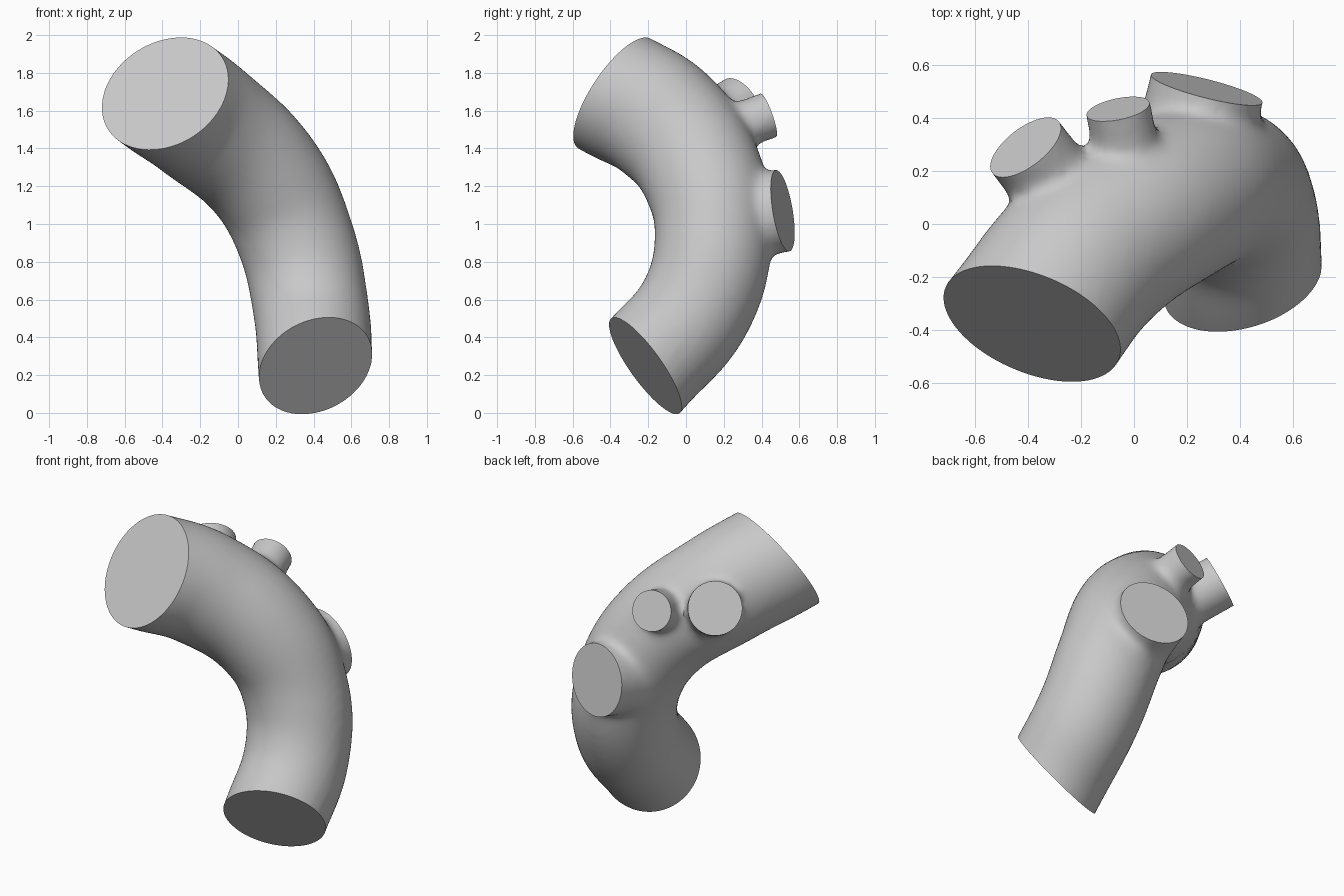
import bpy
from mathutils import Vector

cube = bpy.data.objects.get("Cube")
if cube:
    bpy.data.objects.remove(cube, do_unlink=True)

# Single flat grey
grey = bpy.data.materials.new("light_grey")
grey.use_nodes = True
colour = (0.58, 0.58, 0.58, 1.0)
grey.diffuse_color = colour
grey.node_tree.nodes["Principled BSDF"].inputs["Base Color"].default_value = colour


def activate(obj):
    bpy.ops.object.select_all(action='DESELECT')
    obj.select_set(True)
    bpy.context.view_layer.objects.active = obj


def cylinder(name, start, normal, radius, length):
    """Cylinder that begins at start and runs along normal."""
    n = Vector(normal).normalized()
    bpy.ops.mesh.primitive_cylinder_add(
        vertices=64, radius=radius, depth=length,
        location=Vector(start) + n * length / 2,
        rotation=n.to_track_quat('Z', 'Y').to_euler())
    obj = bpy.context.object
    obj.name = name
    return obj


# Main bent tube: centreline points with radii, overshooting both ends
path = [
    ((-0.60, -0.66, 1.86), 0.352),
    ((-0.385, -0.378, 1.69), 0.350),
    ((-0.19, -0.13, 1.55), 0.345),
    ((0.14, 0.09, 1.25), 0.325),
    ((0.305, 0.145, 0.92), 0.312),
    ((0.385, 0.05, 0.56), 0.308),
    ((0.41, -0.215, 0.25), 0.306),
    ((0.43, -0.46, -0.02), 0.306),
]
curve = bpy.data.curves.new("bent_tube", 'CURVE')
curve.dimensions = '3D'
curve.bevel_depth = 1.0
curve.bevel_resolution = 14
curve.resolution_u = 10
curve.use_fill_caps = True
spline = curve.splines.new('BEZIER')
spline.bezier_points.add(len(path) - 1)
for point, (co, radius) in zip(spline.bezier_points, path):
    point.co = co
    point.radius = radius
    point.handle_left_type = point.handle_right_type = 'AUTO'
tube = bpy.data.objects.new("bent_tube", curve)
bpy.context.collection.objects.link(tube)
activate(tube)
bpy.ops.object.convert(target='MESH')
tube = bpy.context.object

# Three side branches: cap centre, cap normal, radius
branches = [
    ((-0.41, 0.29, 1.63), (-0.54, 0.70, 0.45), 0.155),
    ((-0.06, 0.435, 1.575), (-0.19, 0.92, 0.33), 0.118),
    ((0.275, 0.512, 1.07), (0.24, 0.95, 0.16), 0.212),
]
stubs = []
for centre, normal, radius in branches:
    n = Vector(normal).normalized()
    stubs.append(cylinder("branch", Vector(centre) - n * 0.36, n, radius + 0.008, 0.46))

# Fuse everything and soften the junctions
activate(tube)
for stub in stubs:
    stub.select_set(True)
bpy.ops.object.join()
remesh = tube.modifiers.new("fuse", 'REMESH')
remesh.mode = 'VOXEL'
remesh.voxel_size = 0.022
smooth = tube.modifiers.new("soften", 'SMOOTH')
smooth.factor = 0.5
smooth.iterations = 20
for mod in ("fuse", "soften"):
    bpy.ops.object.modifier_apply(modifier=mod)

# Trim all five openings to flat, crisp caps
trims = [
    ((-0.387, -0.378, 1.688), (-0.345, -0.777, 0.527), 0.50, 0.6),
    ((0.41, -0.215, 0.25), (0.268, -0.776, -0.571), 0.46, 0.6),
] + [(c, n, r + 0.06, 0.25) for c, n, r in branches]
for centre, normal, radius, length in trims:
    cutter = cylinder("trim_cutter", centre, normal, radius, length)
    cutter.hide_render = True
    activate(tube)
    cut = tube.modifiers.new("trim", 'BOOLEAN')
    cut.operation = 'DIFFERENCE'
    cut.solver = 'EXACT'
    cut.object = cutter
    bpy.ops.object.modifier_apply(modifier="trim")
    bpy.data.objects.remove(cutter, do_unlink=True)

tube.name = "branched_tube"
tube.data.materials.clear()
tube.data.materials.append(grey)
activate(tube)
bpy.ops.object.shade_smooth_by_angle(angle=0.6)
